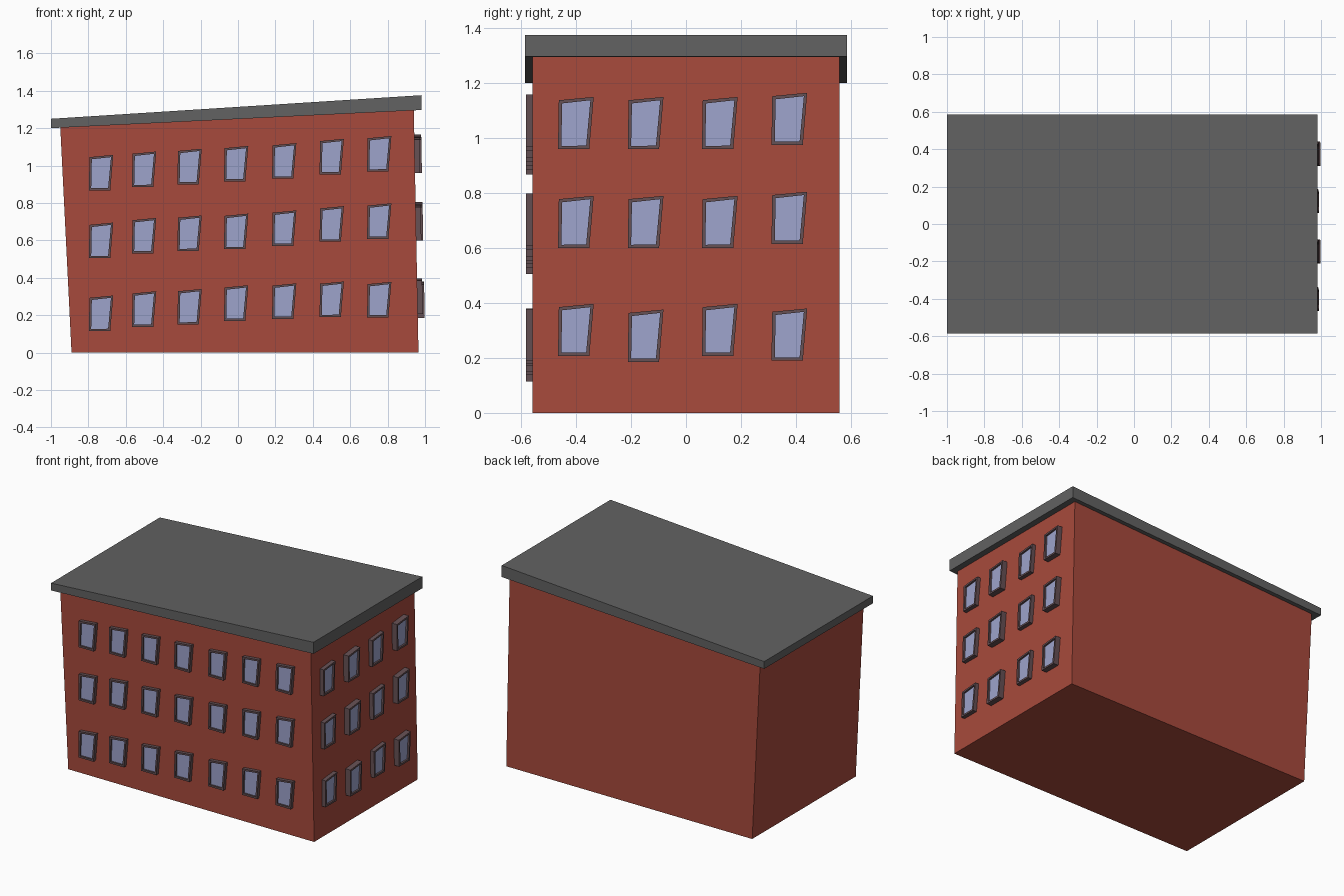
import bpy, bmesh
from mathutils import Vector

if "Cube" in bpy.data.objects:
    bpy.data.objects.remove(bpy.data.objects["Cube"])


def material(name, rgb):
    m = bpy.data.materials.new(name)
    m.diffuse_color = (*rgb, 1)
    m.use_nodes = True
    m.node_tree.nodes["Principled BSDF"].inputs["Base Color"].default_value = m.diffuse_color
    return m


BRICK = material("brick red", (0.39, 0.068, 0.045))
ROOF = material("roof grey", (0.122, 0.122, 0.122))
FRAME = material("frame brown grey", (0.13, 0.08, 0.088))
GLASS = material("pale blue glass", (0.34, 0.366, 0.60))


def finish(bm, name, mats):
    bmesh.ops.recalc_face_normals(bm, faces=bm.faces)
    me = bpy.data.meshes.new(name)
    bm.to_mesh(me)
    bm.free()
    for m in mats:
        me.materials.append(m)
    ob = bpy.data.objects.new(name, me)
    bpy.context.collection.objects.link(ob)
    return ob


def prism(bm, points, offset):
    """Solid from a polygon swept by offset; returns the far face."""
    a = [bm.verts.new(p) for p in points]
    b = [bm.verts.new(Vector(p) + Vector(offset)) for p in points]
    bm.faces.new(a)
    n = len(a)
    for i in range(n):
        bm.faces.new((a[i], a[(i + 1) % n], b[(i + 1) % n], b[i]))
    return bm.faces.new(b)


def slab(name, profile, half_depth, mat):
    bm = bmesh.new()
    prism(bm, [(x, -half_depth, z) for x, z in profile], (0, 2 * half_depth, 0))
    finish(bm, name, [mat])


# leaning wall block and sloped roof slab
slab("walls", [(-0.89, 0), (0.965, 0), (0.94, 1.297), (-0.95, 1.203)], 0.558, BRICK)
slab("roof", [(-1, 1.2), (0.98, 1.297), (0.98, 1.376), (-1, 1.25)], 0.586, ROOF)

# crooked window outline, lower left corner at the origin
OUTLINE = [(0, 0), (0.114, 0), (0.13, 0.19), (0.003, 0.178)]


def window(name, place, out):
    bm = bmesh.new()
    out = Vector(out)
    face = prism(bm, [place(u, v) for u, v in OUTLINE], out)
    bmesh.ops.recalc_face_normals(bm, faces=bm.faces)
    # rim, then a recessed pane
    bmesh.ops.inset_region(bm, faces=[face], thickness=0.017)
    inner = bmesh.ops.extrude_face_region(bm, geom=[face])["geom"]
    pane = [g for g in inner if isinstance(g, bmesh.types.BMFace)][0]
    if face.is_valid:
        bm.faces.remove(face)
    bmesh.ops.translate(bm, verts=pane.verts, vec=-out.normalized() * 0.012)
    pane.material_index = 1
    finish(bm, name, [FRAME, GLASS])


# front windows: left edges, and sill heights per floor
front_x = [-0.797, -0.567, -0.324, -0.075, 0.182, 0.436, 0.69]
front_z = [[0.115, 0.138, 0.15, 0.17, 0.18, 0.19, 0.188],
           [0.505, 0.53, 0.543, 0.553, 0.57, 0.593, 0.608],
           [0.867, 0.885, 0.90, 0.915, 0.93, 0.953, 0.968]]
for floor, row in enumerate(front_z):
    for col, (x, z) in enumerate(zip(front_x, row)):
        window(f"front_window_{floor}_{col}",
               lambda u, v: (x + u, -0.55, z + v), (0, -0.032, 0))

# right windows follow the lean of the side wall
right_y = [-0.466, -0.212, 0.058, 0.311]
right_z = [[0.207, 0.186, 0.207, 0.19],
           [0.60, 0.60, 0.60, 0.615],
           [0.96, 0.96, 0.96, 0.975]]
for floor, row in enumerate(right_z):
    for col, (y, z) in enumerate(zip(right_y, row)):
        depth = 0.045 if col % 2 else 0.035
        window(f"right_window_{floor}_{col}",
               lambda u, v: (0.957 - 0.0193 * (z + v), y + u, z + v), (depth, 0, 0))
